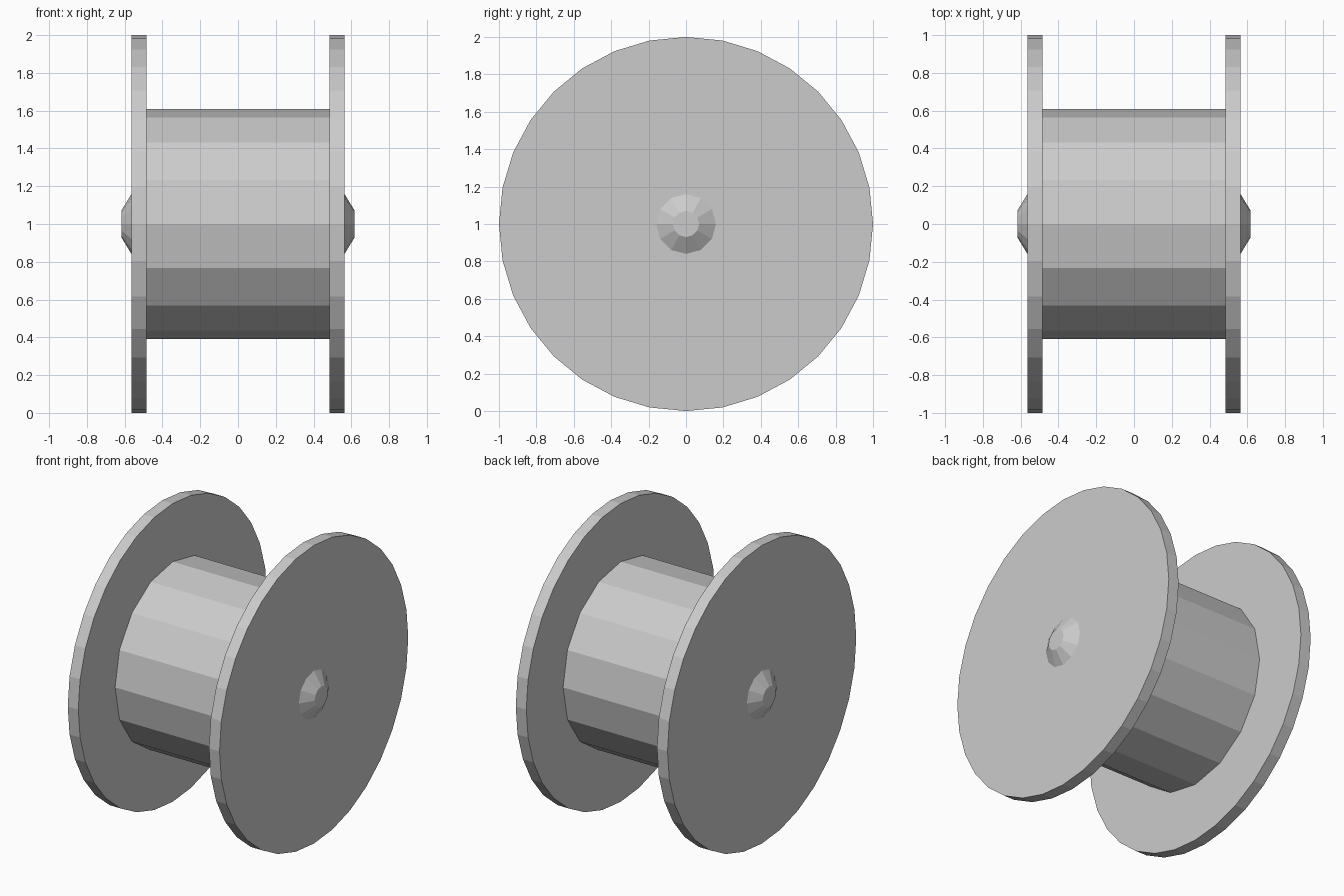
import bpy
import bmesh
import math

cube = bpy.data.objects.get("Cube")
if cube:
    bpy.data.objects.remove(cube, do_unlink=True)

grey = bpy.data.materials.new("light_grey")
grey.use_nodes = True
colour = (0.6, 0.6, 0.6, 1)
grey.diffuse_color = colour
grey.node_tree.nodes["Principled BSDF"].inputs["Base Color"].default_value = colour


def lathe(name, sides, profile):
    """Faceted solid about the x axis, from (x, radius) pairs in rising x."""
    bm = bmesh.new()
    rings = []
    for x, r in profile:
        ring = []
        for i in range(sides):
            a = math.tau * i / sides
            ring.append(bm.verts.new((x, r * math.cos(a), 1 + r * math.sin(a))))
        rings.append(ring)
    for a, b in zip(rings, rings[1:]):
        for i in range(sides):
            j = (i + 1) % sides
            bm.faces.new((a[i], a[j], b[j], b[i]))
    bm.faces.new(rings[0])
    bm.faces.new(rings[-1])
    bmesh.ops.recalc_face_normals(bm, faces=bm.faces)
    mesh = bpy.data.meshes.new(name)
    bm.to_mesh(mesh)
    bm.free()
    mesh.materials.append(grey)
    obj = bpy.data.objects.new(name, mesh)
    bpy.context.collection.objects.link(obj)


# Central drum
lathe("drum", 16, [(-0.485, 0.61), (0.485, 0.61)])

# Flange discs and axle caps, one pair on each end
for side, s in (("left", 1), ("right", -1)):
    lathe(side + "_flange", 32, [(s * 0.485, 1), (s * 0.563, 1)])
    lathe(side + "_axle_cap", 12, [(s * 0.56, 0.165), (s * 0.618, 0.07)])
